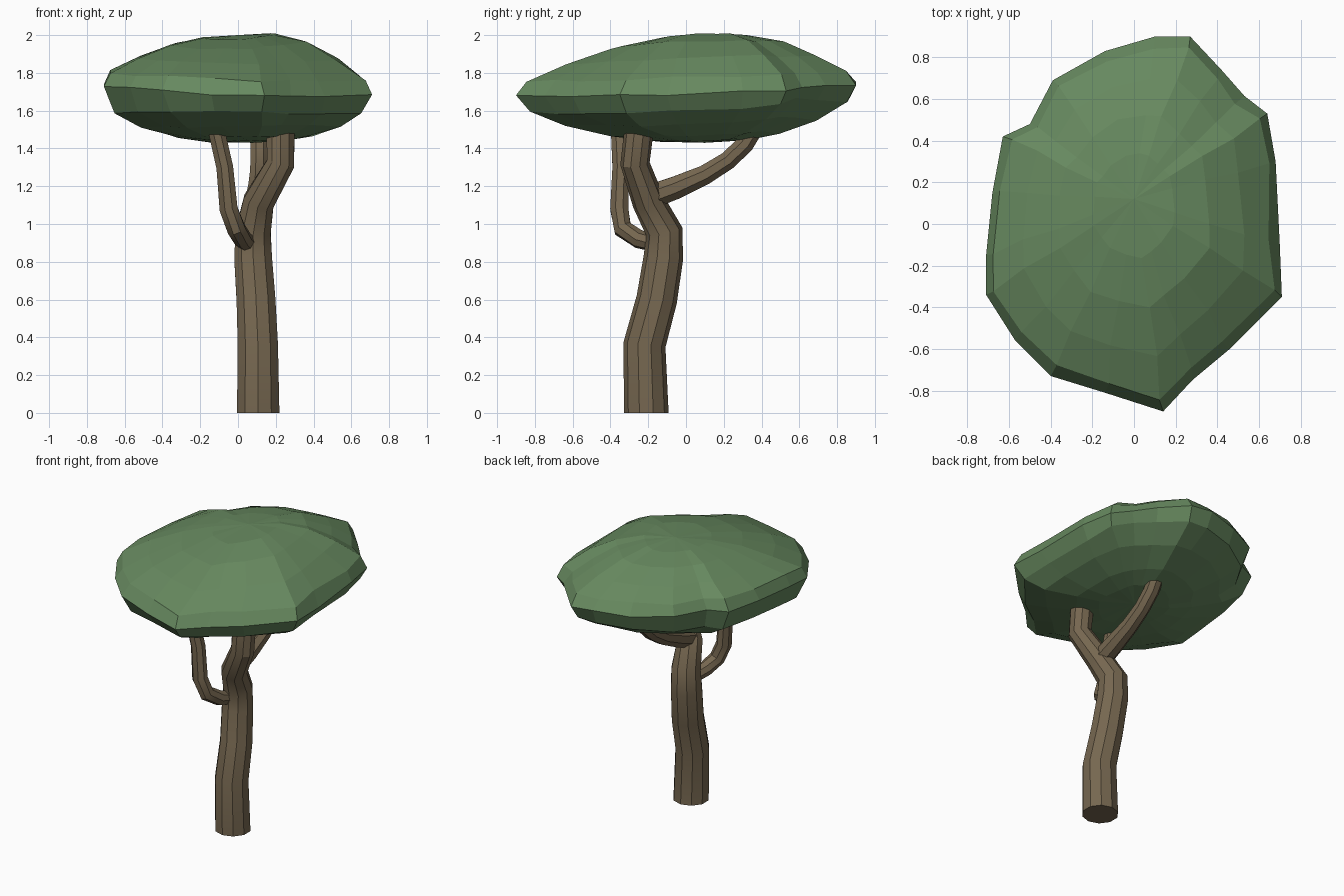
import bpy, bmesh, math, random
from mathutils import Vector

if "Cube" in bpy.data.objects:
    bpy.data.objects.remove(bpy.data.objects["Cube"])

random.seed(4)


def material(name, rgb):
    m = bpy.data.materials.new(name)
    m.diffuse_color = (*rgb, 1)
    m.use_nodes = True
    m.node_tree.nodes["Principled BSDF"].inputs["Base Color"].default_value = m.diffuse_color
    return m


def loft(name, rings, mat, top=None, bottom=None):
    """Skin equal-sized rings (bottom to top); close the ends with a point or an n-gon."""
    bm = bmesh.new()
    loops = [[bm.verts.new(p) for p in r] for r in rings]
    n = len(loops[0])
    for a, b in zip(loops, loops[1:]):
        for i in range(n):
            j = (i + 1) % n
            bm.faces.new((a[i], a[j], b[j], b[i]))
    for ring, tip in ((loops[0], bottom), (loops[-1], top)):
        if tip is None:
            bm.faces.new(ring)
        else:
            v = bm.verts.new(tip)
            for i in range(n):
                bm.faces.new((ring[i], ring[(i + 1) % n], v))
    bmesh.ops.recalc_face_normals(bm, faces=bm.faces)
    me = bpy.data.meshes.new(name)
    bm.to_mesh(me)
    bm.free()
    me.materials.append(mat)
    ob = bpy.data.objects.new(name, me)
    bpy.context.collection.objects.link(ob)
    return ob


def limb(name, path, sides, mat):
    """Tapered tube along (x, y, z, radius) points, smooth lengthwise."""
    pts = [Vector(p[:3]) for p in path]
    rings = []
    for k, p in enumerate(pts):
        d1 = (pts[min(k + 1, len(pts) - 1)] - p).normalized()
        d0 = (p - pts[max(k - 1, 0)]).normalized()
        t = Vector((0, 0, 1)) if p.z == 0 else (d0 + d1).normalized()
        q = Vector((0, 0, 1)).rotation_difference(t)
        r = path[k][3]
        rings.append([p + q @ Vector((r * math.cos(a), r * math.sin(a), 0))
                      for a in (math.tau * (i + 0.5) / sides for i in range(sides))])
    ob = loft(name, rings, mat)
    bpy.ops.object.select_all(action='DESELECT')
    ob.select_set(True)
    bpy.context.view_layer.objects.active = ob
    bpy.ops.object.shade_smooth_by_angle(angle=math.radians(34))
    return ob


bark = material("bark", (0.18, 0.135, 0.08))
leaf = material("leaf", (0.135, 0.25, 0.115))

# Trunk, bending forward into the right-hand branch
limb("trunk", [(.107, -.21, 0, .118), (.105, -.22, .36, .112), (.095, -.155, .6, .108),
               (.08, -.12, .82, .105), (.08, -.115, .96, .098), (.11, -.2, 1.12, .086),
               (.225, -.27, 1.32, .078), (.225, -.245, 1.53, .078)], 10, bark)

# Side branches
limb("front_branch", [(.06, -.13, .89, .045), (.025, -.25, .92, .05), (-.01, -.335, .975, .052),
                      (-.05, -.353, 1.08, .052), (-.07, -.345, 1.3, .048),
                      (-.12, -.355, 1.52, .047)], 8, bark)
limb("back_branch", [(.11, -.2, 1.14, .07), (.115, -.06, 1.19, .065), (.115, .1, 1.26, .056),
                     (.115, .22, 1.335, .052), (.115, .31, 1.42, .052),
                     (.115, .37, 1.52, .052)], 8, bark)

# Canopy: uneven rim outline shrunk into rounder rings above and below
rim = [(.27, .90), (.42, .74), (.53, .615), (.64, .53), (.68, .3), (.70, -.1), (.71, -.35),
       (.46, -.6), (.28, -.75), (.14, -.90), (-.14, -.81), (-.40, -.73), (-.57, -.56),
       (-.71, -.34), (-.71, -.15), (-.68, .15), (-.63, .42), (-.5, .48), (-.39, .69),
       (-.14, .83), (.1, .9)]
levels = [(.3, 1.445), (.5, 1.475), (.75, 1.54), (.93, 1.62), (1, 1.715),
          (.94, 1.79), (.75, 1.87), (.52, 1.945), (.28, 1.985)]
rings = []
for s, z in levels:
    upper = z > 1.75
    cx, cy = (0, .12) if upper else (.08, .1)
    e = 0 if s == 1 else .014 * s
    ring = []
    for x, y in rim:
        f = 1 / math.hypot(x / .69, y / .89)          # matching point on an ellipse
        w = (1 - s) * .7
        px, py = x + (x * f - x) * w, y + (y * f - y) * w
        h = z + s * s * .035 * (y - x)
        if upper:                                       # fuller to the right, flatter in front
            h += s * (1 - s) * (.18 * max(0, x) - .06 * max(0, -y))
        elif s < 1:                                     # sag left, hollow at the back right
            h += .06 * s * min(0, x)
            h += .06 * s * s * max(0, 1 - math.hypot(x - .5, y - .65) / .35)
        ring.append((cx + (px - cx) * s + random.uniform(-e, e),
                     cy + (py - cy) * s + random.uniform(-e, e),
                     h + random.uniform(-.009, .009) * s))
    rings.append(ring)
loft("canopy", rings, leaf, top=(0, .12, 2.0), bottom=(.08, .1, 1.43))
